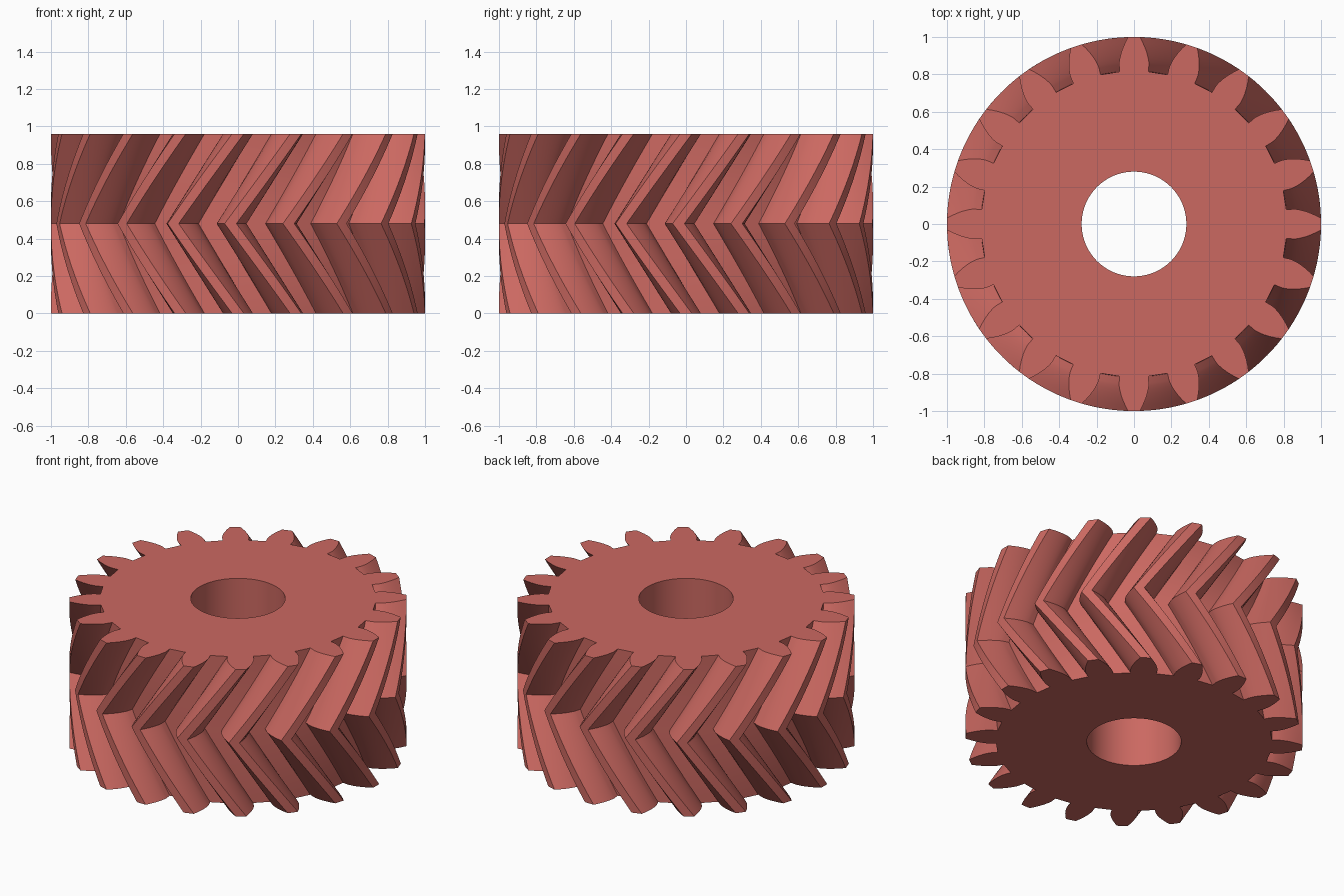
import bpy, bmesh, math

if "Cube" in bpy.data.objects:
    bpy.data.objects.remove(bpy.data.objects["Cube"])

TEETH, HEIGHT, TWIST = 20, 0.96, math.radians(-20.3)
TIP_R, PITCH_R, ROOT_R, BORE_R = 1.0, 0.909, 0.818, 0.28
BASE_R = PITCH_R * math.cos(math.radians(20))
SLICES, BORE_SEGS = 24, 80


def involute(r):
    a = math.acos(min(1, BASE_R / r))
    return math.tan(a) - a


def half_angle(r):
    return math.pi / (2 * TEETH) + involute(PITCH_R) - involute(max(r, BASE_R))


# One tooth flank from root to tip, mirrored and repeated round the gear
radii = [ROOT_R] + [BASE_R + (TIP_R - BASE_R) * (i / 6) ** 1.3 for i in range(7)]
right = [(r, -half_angle(r)) for r in radii]
tooth = right + [(TIP_R, 0)] + [(r, -a) for r, a in reversed(right)]
outline = [(r, a + 2 * math.pi * k / TEETH) for k in range(TEETH) for r, a in tooth]
hole = [(BORE_R, 2 * math.pi * k / BORE_SEGS) for k in range(BORE_SEGS)]

bm = bmesh.new()


def ring(profile, z, turn):
    return [bm.verts.new((r * math.cos(a + turn), r * math.sin(a + turn), z)) for r, a in profile]


def skin(lower, upper, flip=False):
    n = len(lower)
    for i in range(n):
        j = (i + 1) % n
        f = [lower[i], lower[j], upper[j], upper[i]]
        bm.faces.new(f[::-1] if flip else f)


def loop_edges(loop):
    return [bm.edges.get((v, loop[i - 1])) for i, v in enumerate(loop)]


# Herringbone wall: twist to the middle, then back again
rings = []
for s in range(SLICES + 1):
    t = s / SLICES
    rings.append(ring(outline, HEIGHT * t, TWIST * (1 - abs(2 * t - 1))))
for a, b in zip(rings, rings[1:]):
    skin(a, b)

# Bore and flat end faces
bore = [ring(hole, z, 0) for z in (0, HEIGHT)]
skin(bore[0], bore[1], flip=True)
for outer, inner in ((rings[0], bore[0]), (rings[-1], bore[1])):
    bmesh.ops.triangle_fill(bm, edges=loop_edges(outer) + loop_edges(inner), use_beauty=True)
bmesh.ops.recalc_face_normals(bm, faces=bm.faces)

mesh = bpy.data.meshes.new("herringbone_gear")
bm.to_mesh(mesh)
bm.free()
gear = bpy.data.objects.new("herringbone_gear", mesh)
bpy.context.collection.objects.link(gear)
mat = bpy.data.materials.new("gear_red")
mat.diffuse_color = (0.60, 0.14, 0.12, 1)
mat.use_nodes = True
mat.node_tree.nodes["Principled BSDF"].inputs["Base Color"].default_value = mat.diffuse_color
mesh.materials.append(mat)

bpy.context.view_layer.objects.active = gear
gear.select_set(True)
bpy.ops.object.shade_smooth_by_angle(angle=math.radians(25))
